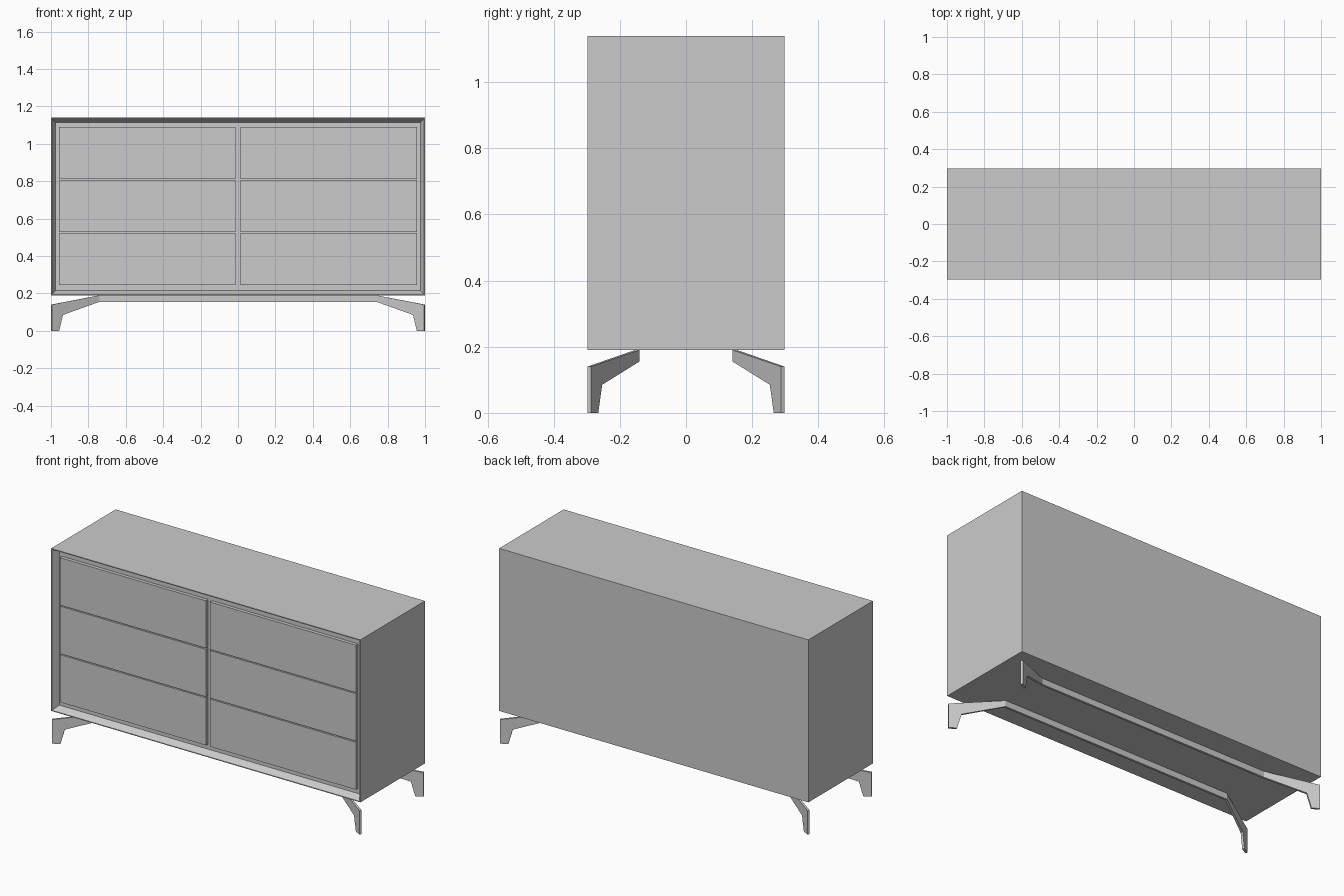
import bpy
import bmesh

old = bpy.data.objects.get("Cube")
if old:
    bpy.data.objects.remove(old, do_unlink=True)

GREY = (0.6, 0.6, 0.6, 1.0)
mat = bpy.data.materials.new("plain_grey")
mat.use_nodes = True
mat.diffuse_color = GREY
mat.node_tree.nodes["Principled BSDF"].inputs["Base Color"].default_value = GREY


def finish(name, bm):
    bmesh.ops.recalc_face_normals(bm, faces=bm.faces)
    mesh = bpy.data.meshes.new(name)
    bm.to_mesh(mesh)
    bm.free()
    mesh.materials.append(mat)
    obj = bpy.data.objects.new(name, mesh)
    bpy.context.collection.objects.link(obj)
    return obj


def box_mesh(lo, hi):
    bm = bmesh.new()
    bmesh.ops.create_cube(bm, size=1)
    for v in bm.verts:
        for i in range(3):
            v.co[i] = hi[i] if v.co[i] > 0 else lo[i]
    return bm


# Carcass: a box whose front has a thin rim and a sloped recess
BOTTOM, TOP, DEPTH = 0.19, 1.14, 0.298
RECESS = 0.04
bm = box_mesh((-1, -DEPTH, BOTTOM), (1, DEPTH, TOP))
front = min(bm.faces, key=lambda f: f.calc_center_median().y)
bmesh.ops.inset_region(bm, faces=[front], thickness=0.005, use_even_offset=True)
bmesh.ops.inset_region(bm, faces=[front], thickness=0.02, use_even_offset=True)
bmesh.ops.translate(bm, verts=front.verts, vec=(0, RECESS, 0))
finish("carcass", bm)

# Drawer fronts: two columns of three, standing proud of the recess
Z0, Z1, GAP = 0.245, 1.09, 0.006
pitch = (Z1 - Z0 + GAP) / 3
for side, x0, x1 in (("right", -0.957, -0.0125), ("left", 0.0125, 0.957)):
    for row, label in enumerate(("bottom", "middle", "top")):
        z = Z0 + row * pitch
        finish(f"drawer_{label}_{side}",
               box_mesh((x0, -DEPTH + 0.02, z),
                        (x1, -DEPTH + RECESS, z + pitch - GAP)))

# Base: two long rails, each ending in splayed angular legs
RAIL_X, RAIL_Y0, RAIL_Y1, RAIL_Z = 0.74, 0.141, 0.154, 0.155
# leg outline as (fraction along the leg, height)
OUTLINE = [(0, RAIL_Z), (0, BOTTOM), (1, 0.14), (1, 0), (0.85, 0), (0.77, 0.085)]


def leg(name, sx, sy):
    bm = bmesh.new()
    sheets = []
    for start, end in (((RAIL_X, RAIL_Y1), (0.994, DEPTH)),
                       ((RAIL_X, RAIL_Y0), (1.0, DEPTH - 0.011))):
        sheets.append([bm.verts.new((sx * (start[0] + f * (end[0] - start[0])),
                                     sy * (start[1] + f * (end[1] - start[1])), z))
                       for f, z in OUTLINE])
    a, b = sheets
    bm.faces.new(a)
    bm.faces.new(b[::-1])
    for i in range(len(a)):
        j = (i + 1) % len(a)
        bm.faces.new((a[i], b[i], b[j], a[j]))
    finish(name, bm)


for y_name, sy in (("front", -1), ("back", 1)):
    ya, yb = sorted((sy * RAIL_Y0, sy * RAIL_Y1))
    finish(f"{y_name}_rail", box_mesh((-RAIL_X, ya, RAIL_Z), (RAIL_X, yb, BOTTOM)))
    for x_name, sx in (("right", -1), ("left", 1)):
        leg(f"{y_name}_{x_name}_leg", sx, sy)
